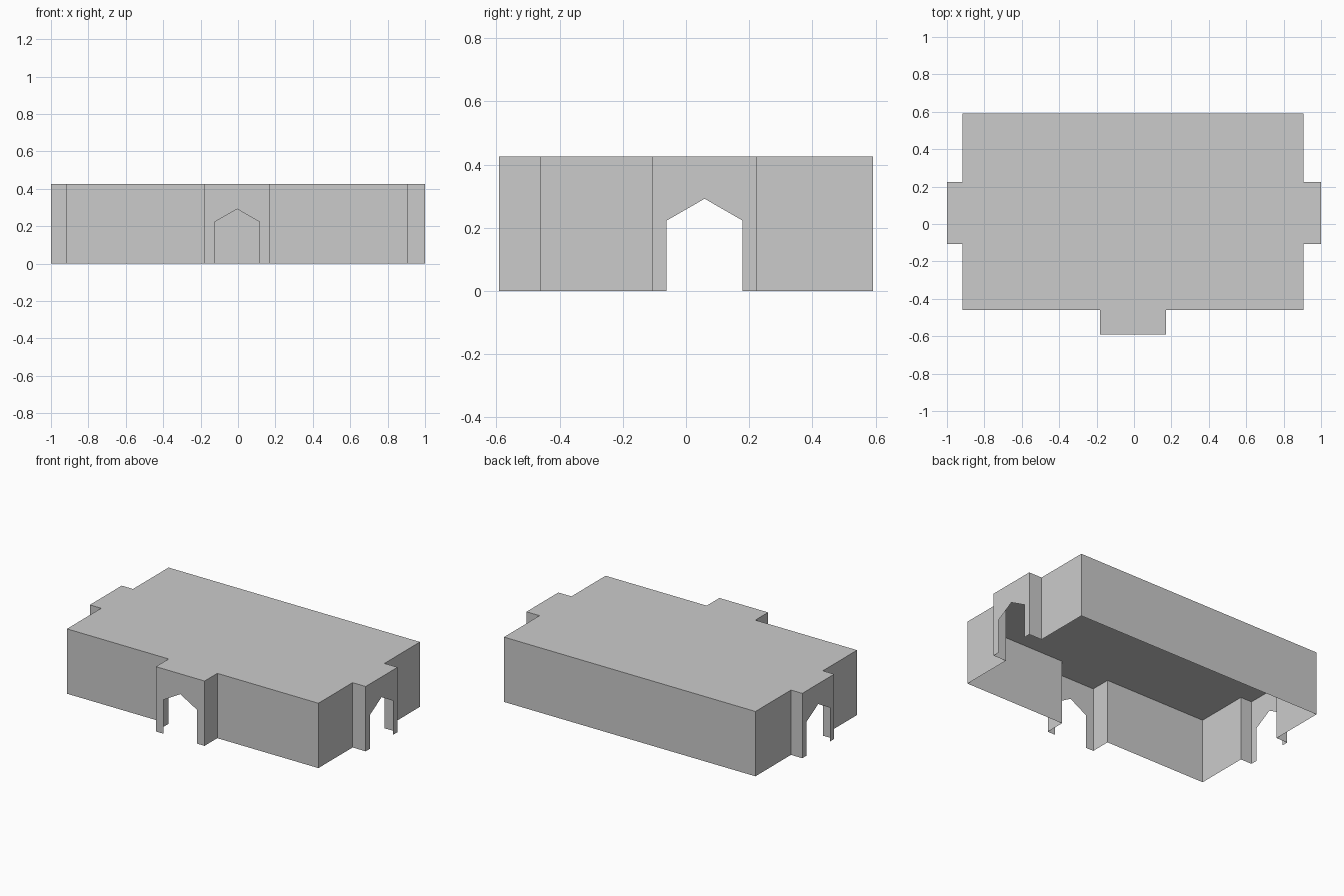
import bpy
import bmesh
from mathutils import Vector

cube = bpy.data.objects.get("Cube")
if cube:
    bpy.data.objects.remove(cube, do_unlink=True)

HEIGHT = 0.425
SPRING, APEX = 0.223, 0.292      # arch shoulder and tip heights
ARCH_HALF = 0.12
LEFT, RIGHT, FRONT, BACK = 0.905, -0.918, -0.46, 0.592
SIDE_A, SIDE_B = -0.106, 0.224   # side porch extent along y
PORCH_A, PORCH_B = -0.181, 0.172 # front porch extent along x
PORCH_Y = -0.592

grey = bpy.data.materials.new("light grey")
grey.use_nodes = True
colour = (0.6, 0.6, 0.6, 1)
grey.diffuse_color = colour
grey.node_tree.nodes["Principled BSDF"].inputs["Base Color"].default_value = colour


def make_part(name, polygons):
    """Build one object from a list of flat polygons."""
    bm = bmesh.new()
    for poly in polygons:
        bm.faces.new([bm.verts.new(p) for p in poly])
    bmesh.ops.remove_doubles(bm, verts=bm.verts, dist=0.0001)
    mesh = bpy.data.meshes.new(name)
    bm.to_mesh(mesh)
    bm.free()
    mesh.materials.append(grey)
    obj = bpy.data.objects.new(name, mesh)
    bpy.context.collection.objects.link(obj)
    return obj


def at(p, z):
    return Vector((p[0], p[1], z))


def plain_wall(a, b):
    return [at(a, 0), at(b, 0), at(b, HEIGHT), at(a, HEIGHT)]


def arched_wall(a, b):
    """Wall from a to b with a pointed doorway in its middle."""
    a2, b2 = Vector(a), Vector(b)
    mid = (a2 + b2) / 2
    step = (b2 - a2).normalized() * ARCH_HALF
    l, r = mid - step, mid + step
    return [at(a, 0), at(l, 0), at(l, SPRING), at(mid, APEX), at(r, SPRING),
            at(r, 0), at(b, 0), at(b, HEIGHT), at(a, HEIGHT)]


# Footprint, counter-clockwise from the front right corner
footprint = [
    (RIGHT, FRONT), (PORCH_A, FRONT), (PORCH_A, PORCH_Y), (PORCH_B, PORCH_Y),
    (PORCH_B, FRONT), (LEFT, FRONT), (LEFT, SIDE_A), (1, SIDE_A), (1, SIDE_B),
    (LEFT, SIDE_B), (LEFT, BACK), (RIGHT, BACK), (RIGHT, SIDE_B),
    (-1, SIDE_B), (-1, SIDE_A), (RIGHT, SIDE_A),
]
doorways = {2: "front_doorway", 7: "left_doorway", 13: "right_doorway"}

# Thin walls and doorways
walls = []
for i, a in enumerate(footprint):
    b = footprint[(i + 1) % len(footprint)]
    if i in doorways:
        make_part(doorways[i], [arched_wall(a, b)])
    else:
        walls.append(plain_wall(a, b))
make_part("walls", walls)

# Flat roof
make_part("roof", [[at(p, HEIGHT) for p in footprint]])
